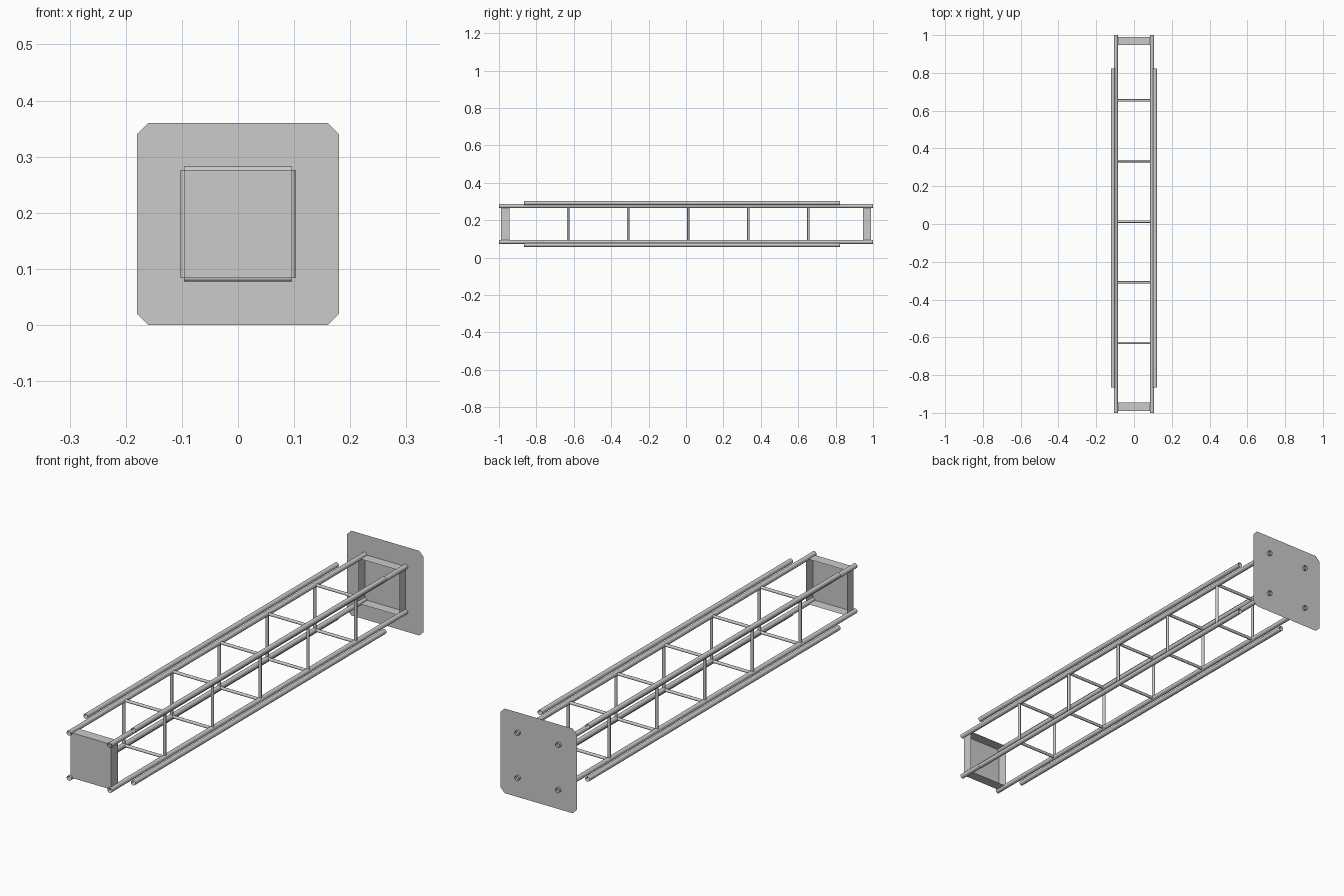
import bpy, bmesh, math
from mathutils import Vector, Matrix

if "Cube" in bpy.data.objects:
    bpy.data.objects.remove(bpy.data.objects["Cube"])

ZC = 0.18        # height of the truss axis
C = 0.096        # chord offset from the axis
END = 0.99       # position of the end panels


def finish(name, bm, smooth=False):
    mesh = bpy.data.meshes.new(name)
    bm.to_mesh(mesh)
    bm.free()
    for p in mesh.polygons:
        p.use_smooth = smooth
    obj = bpy.data.objects.new(name, mesh)
    bpy.context.collection.objects.link(obj)
    return obj


def tube(name, a, b, r, sides=12):
    # open-ended round tube between two points
    a, b = Vector(a), Vector(b)
    d = b - a
    rot = d.to_track_quat('Z', 'Y').to_matrix().to_4x4()
    bm = bmesh.new()
    bmesh.ops.create_cone(bm, cap_ends=False, segments=sides, radius1=r, radius2=r,
                          depth=d.length, matrix=Matrix.Translation((a + b) / 2) @ rot)
    return finish(name, bm, True)


def panel(name, outline, y):
    # flat sheet facing along y
    bm = bmesh.new()
    bm.faces.new([bm.verts.new((x, y, ZC + z)) for x, z in outline])
    return finish(name, bm)


def collar(name, y0, y1):
    # square band wrapping the four chords
    bm = bmesh.new()
    corners = [(-C, -C), (C, -C), (C, C), (-C, C)]
    rings = [[bm.verts.new((x, y, ZC + z)) for x, z in corners] for y in (y0, y1)]
    for i in range(4):
        j = (i + 1) % 4
        bm.faces.new((rings[0][i], rings[0][j], rings[1][j], rings[1][i]))
    return finish(name, bm)


# Corner chords and the outer rods running beside them
for sx in (-1, 1):
    for sz in (-1, 1):
        tag = ("left" if sx < 0 else "right") + ("_lower" if sz < 0 else "_upper")
        tube("chord_" + tag, (sx * C, -1, ZC + sz * C), (sx * C, 1, ZC + sz * C), 0.0105)
        o = 0.112
        tube("outer_rod_" + tag, (sx * o, -0.865, ZC + sz * o), (sx * o, 0.823, ZC + sz * o), 0.0105)

# Rungs on all four sides
for i in range(5):
    y = -0.63 + i * 0.321
    for s in (-1, 1):
        tube(f"side_rung_{i}_{s}", (s * C, y, ZC - C), (s * C, y, ZC + C), 0.0065, 8)
        tube(f"cross_rung_{i}_{s}", (-C, y, ZC + s * C), (C, y, ZC + s * C), 0.0065, 8)

# End collars, front cap and rear base plate
collar("front_collar", -END, -0.945)
collar("rear_collar", 0.947, END)
panel("front_cap", [(-C, -C), (C, -C), (C, C), (-C, C)], -END)
h, k = 0.18, 0.16
panel("rear_plate", [(-k, -h), (k, -h), (h, -k), (h, k), (k, h), (-k, h), (-h, k), (-h, -k)], END)
